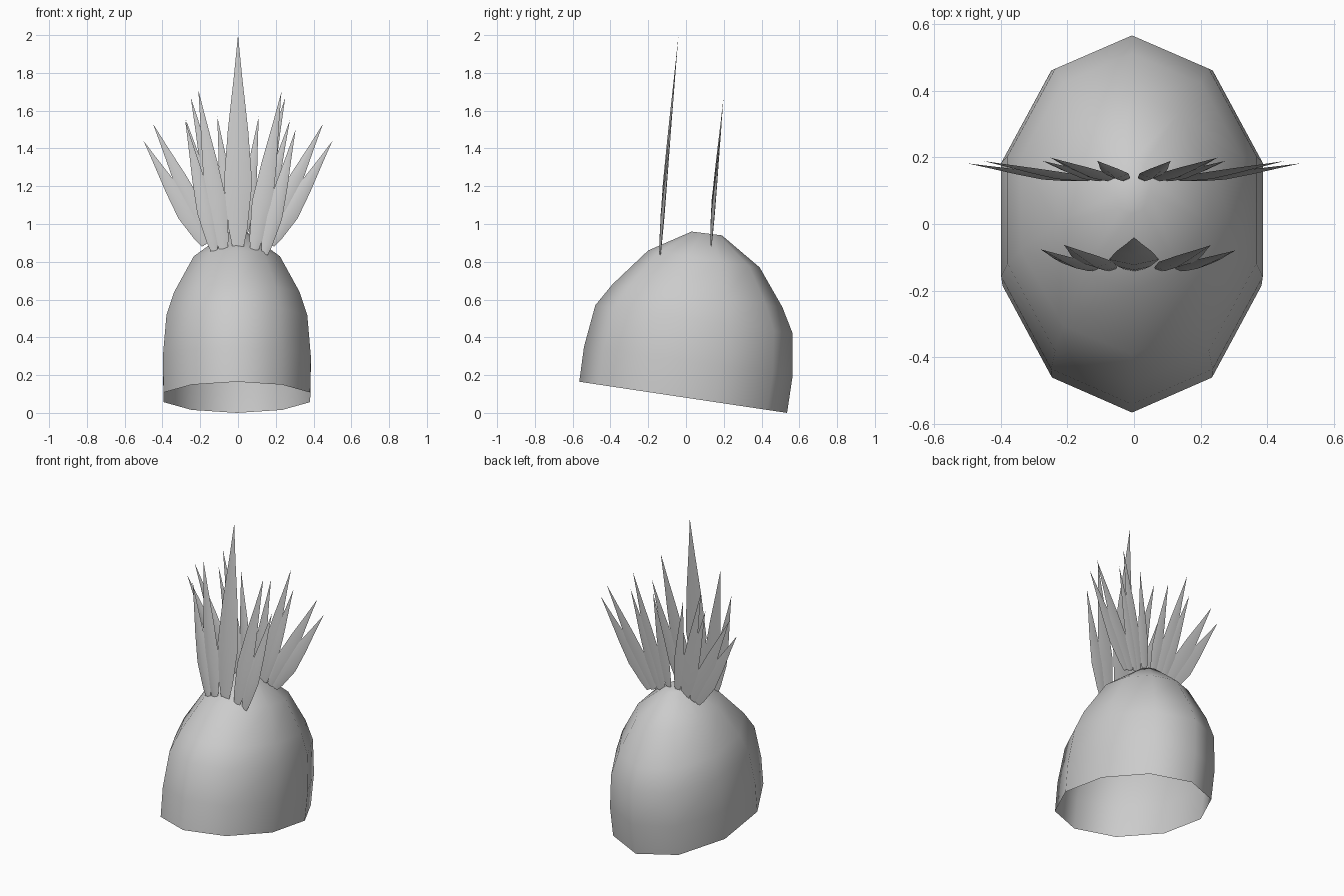
import bpy, bmesh, math
from mathutils import Vector

cube = bpy.data.objects.get("Cube")
if cube:
    bpy.data.objects.remove(cube)

grey = bpy.data.materials.new("plain_grey")
grey.use_nodes = True
grey.diffuse_color = (0.6, 0.6, 0.6, 1)
grey.node_tree.nodes["Principled BSDF"].inputs["Base Color"].default_value = (0.6, 0.6, 0.6, 1)


def finish(name, bm, angle):
    bmesh.ops.recalc_face_normals(bm, faces=bm.faces)
    mesh = bpy.data.meshes.new(name)
    bm.to_mesh(mesh)
    bm.free()
    mesh.materials.append(grey)
    obj = bpy.data.objects.new(name, mesh)
    bpy.context.collection.objects.link(obj)
    bpy.ops.object.select_all(action='DESELECT')
    obj.select_set(True)
    bpy.context.view_layer.objects.active = obj
    bpy.ops.object.shade_smooth_by_angle(angle=math.radians(angle))
    return obj


def bridge(bm, a, b):
    n = len(a)
    for i in range(n):
        j = (i + 1) % n
        bm.faces.new((a[i], a[j], b[j], b[i]))


# Open cap: tilted ten-sided rings (front y, front z, back y, back z, x radius)
SIDES = 10
cap_rings = [
    (-0.565, 0.165, 0.535, 0.0, 0.408),
    (-0.54, 0.35, 0.565, 0.2, 0.412),
    (-0.48, 0.57, 0.565, 0.42, 0.392),
    (-0.39, 0.68, 0.51, 0.56, 0.35),
    (-0.2, 0.86, 0.39, 0.77, 0.24),
    (0.03, 0.96, 0.19, 0.94, 0.06),
]
bm = bmesh.new()
previous = None
for fy, fz, by, bz, rx in cap_rings:
    ring = []
    for i in range(SIDES):
        a = math.tau * i / SIDES
        t = (1 - math.cos(a)) / 2
        ring.append(bm.verts.new((rx * math.sin(a) - 0.006, fy + (by - fy) * t, fz + (bz - fz) * t)))
    if previous:
        bridge(bm, previous, ring)
    previous = ring
bm.faces.new(previous)
finish("cap", bm, 60)


# Feather: slim pointed leaf, lens-shaped in section, leaning slightly back
LEAF = [(0.0, 0.4), (0.08, 0.65), (0.3, 1.0), (0.55, 0.72), (0.8, 0.3)]
LEAN = 0.085


def feather(name, base_x, base_z, base_y, tip_x, tip_z, half_width):
    base = Vector((base_x, base_y, base_z))
    tip = Vector((tip_x, base_y + LEAN * (tip_z - base_z), tip_z))
    along = (tip - base).normalized()
    side = along.cross(Vector((0, 1, 0))).normalized()
    out = side.cross(along)
    if out.y > 0:
        out = -out
    bm = bmesh.new()
    previous = None
    for t, w in LEAF:
        c = base.lerp(tip, t)
        width = side * half_width * w
        ring = [bm.verts.new(p) for p in (
            c - width, c + out * 0.016 * w, c + width, c - out * 0.004 * w)]
        if previous:
            bridge(bm, previous, ring)
        else:
            bm.faces.new(ring)
        previous = ring
    point = bm.verts.new(tip)
    for i in range(4):
        bm.faces.new((previous[i], previous[(i + 1) % 4], point))
    finish(name, bm, 50)


# Front fan: one tall middle feather and two each side
FRONT_Y = -0.135
feather("front_feather_middle", 0, 0.88, FRONT_Y, 0, 2.0, 0.075)
feather("front_feather_inner_left", 0.085, 0.86, FRONT_Y, 0.23, 1.7, 0.055)
feather("front_feather_inner_right", -0.075, 0.86, FRONT_Y, -0.21, 1.71, 0.055)
feather("front_feather_outer_left", 0.14, 0.84, FRONT_Y, 0.305, 1.5, 0.045)
feather("front_feather_outer_right", -0.125, 0.855, FRONT_Y, -0.28, 1.55, 0.045)

# Back fan: mirrored pairs (base x, base z, tip x, tip z, half width)
back_pairs = [
    (0.03, 0.93, 0.11, 1.57, 0.038),
    (0.075, 0.92, 0.25, 1.67, 0.045),
    (0.1, 0.91, 0.275, 1.55, 0.04),
    (0.14, 0.9, 0.45, 1.53, 0.05),
    (0.175, 0.89, 0.5, 1.44, 0.05),
]
for sign, label in ((1, "left"), (-1, "right")):
    for i, (bx, bz, tx, tz, w) in enumerate(back_pairs, 1):
        feather(f"back_feather_{label}_{i}", sign * bx, bz, 0.135, sign * tx, tz, w)
